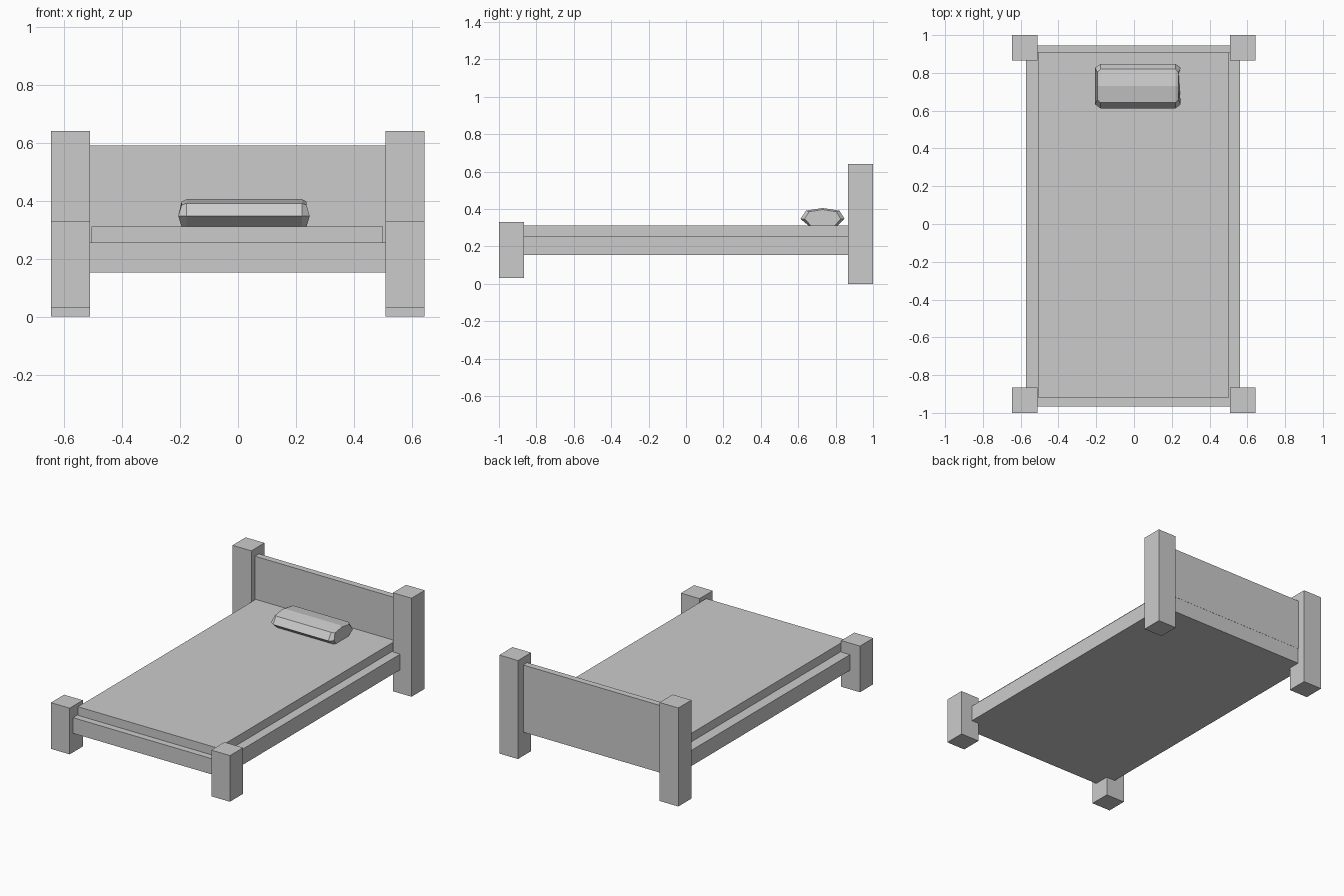
import bpy, bmesh

if "Cube" in bpy.data.objects:
    bpy.data.objects.remove(bpy.data.objects["Cube"])


def finish(name, bm):
    bmesh.ops.recalc_face_normals(bm, faces=bm.faces[:])
    me = bpy.data.meshes.new(name)
    bm.to_mesh(me)
    bm.free()
    ob = bpy.data.objects.new(name, me)
    bpy.context.collection.objects.link(ob)
    return ob


def box(name, x, y, z):
    bm = bmesh.new()
    bmesh.ops.create_cube(bm, size=1)
    for v in bm.verts:
        v.co = [r[0] if c < 0 else r[1] for c, r in zip(v.co, (x, y, z))]
    return finish(name, bm)


# corner posts: short at the foot, tall at the head
for side, xr in (("left", (-0.645, -0.51)), ("right", (0.508, 0.642))):
    box(f"{side}_foot_post", xr, (-1.0, -0.865), (0.03, 0.33))
    box(f"{side}_head_post", xr, (0.865, 1.0), (0.0, 0.64))

# bed base, mattress and headboard
box("bed_base", (-0.573, 0.56), (-0.965, 0.944), (0.153, 0.255))
box("mattress", (-0.505, 0.5), (-0.922, 0.905), (0.255, 0.311))
box("headboard", (-0.51, 0.51), (0.904, 0.945), (0.255, 0.59))

# pillow: faceted profile (y, z) lofted along x with tapered ends
profile = [(0.655, 0.311), (0.612, 0.347), (0.642, 0.391), (0.73, 0.405),
           (0.82, 0.391), (0.848, 0.347), (0.81, 0.311)]
bm = bmesh.new()
rings = []
for x, bulge in ((-0.177, -0.029), (-0.177, 0), (0.22, 0), (0.22, 0.027)):
    ring = []
    for y, z in profile:
        s = 0.82 if bulge else 1.0
        k = 0.6 if z > 0.38 or z < 0.32 else 1.0
        zc = 0.35 + (z - 0.35) * (0.85 if bulge and z > 0.35 else 1.0)
        ring.append(bm.verts.new((x + bulge * k, 0.73 + (y - 0.73) * s, zc)))
    rings.append(ring)
n = len(profile)
for a, b in zip(rings, rings[1:]):
    for i in range(n):
        bm.faces.new((a[i], a[(i + 1) % n], b[(i + 1) % n], b[i]))
for end in (rings[0], rings[-1]):
    bm.faces.new(end)
finish("pillow", bm)
